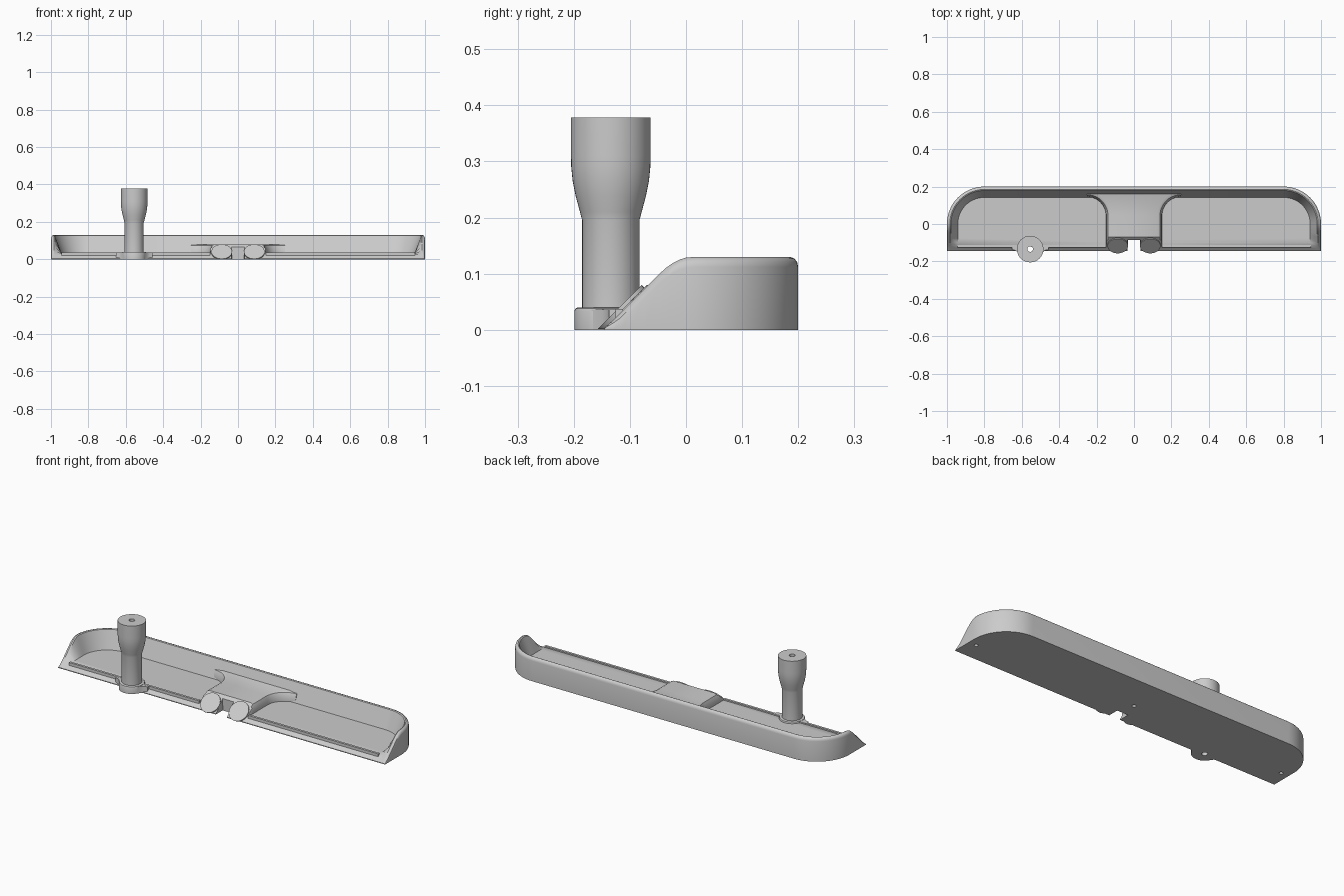
import bpy, bmesh, math

if "Cube" in bpy.data.objects:
    bpy.data.objects.remove(bpy.data.objects["Cube"])

GREY = (0.6, 0.6, 0.6, 1)
mat = bpy.data.materials.new("plain grey")
mat.use_nodes = True
mat.diffuse_color = GREY
mat.node_tree.nodes["Principled BSDF"].inputs["Base Color"].default_value = GREY

POST_X, POST_Y = -0.555, -0.134
FRONT, FLOOR = -0.145, 0.03


def finish(name, bm, location=(0, 0, 0)):
    bmesh.ops.recalc_face_normals(bm, faces=bm.faces)
    mesh = bpy.data.meshes.new(name)
    bm.to_mesh(mesh)
    bm.free()
    mesh.materials.append(mat)
    obj = bpy.data.objects.new(name, mesh)
    obj.location = location
    bpy.context.collection.objects.link(obj)
    return obj


def loft(name, layers, location=(0, 0, 0)):
    """Stack mirrored half outlines (front to back); strips cap top and bottom."""
    bm = bmesh.new()
    rings = []
    for half in layers:
        points = list(half) + [(-x, y, z) for x, y, z in reversed(half)]
        rings.append([bm.verts.new(p) for p in points])
    n = len(rings[0])
    for a, b in zip(rings, rings[1:]):
        for i in range(n - 1):
            bm.faces.new((a[i], a[i + 1], b[i + 1], b[i]))
    # one flat face closes the front
    bm.faces.new([r[0] for r in rings] + [r[-1] for r in reversed(rings)])
    for ring in (rings[0], rings[-1]):
        for i in range(n // 2 - 1):
            bm.faces.new((ring[i], ring[i + 1], ring[n - 2 - i], ring[n - 1 - i]))
    return finish(name, bm, location)


def box(name, x0, x1, y0, y1, z0, z1):
    bm = bmesh.new()
    bmesh.ops.create_cube(bm, size=1)
    for v in bm.verts:
        v.co = [lo + (c + 0.5) * (hi - lo)
                for c, lo, hi in zip(v.co, (x0, y0, z0), (x1, y1, z1))]
    return finish(name, bm)


def rod(name, x, y, z0, z1, r):
    bm = bmesh.new()
    bmesh.ops.create_cone(bm, cap_ends=True, segments=24, radius1=r, radius2=r, depth=z1 - z0)
    return finish(name, bm, (x, y, (z0 + z1) / 2))


def revolve(name, profile, location, steps=48):
    bm = bmesh.new()
    rings = [[bm.verts.new((r * math.cos(a), r * math.sin(a), z)) for r, z in profile]
             for a in (2 * math.pi * k / steps for k in range(steps))]
    n = len(profile)
    for k in range(steps):
        a, b = rings[k], rings[(k + 1) % steps]
        for i in range(n):
            j = (i + 1) % n
            bm.faces.new((a[i], b[i], b[j], a[j]))
    return finish(name, bm, location)


def cut(target, cutter):
    cutter.hide_render = True
    mod = target.modifiers.new("cut", "BOOLEAN")
    mod.operation, mod.solver, mod.object = "DIFFERENCE", "EXACT", cutter
    bpy.context.view_layer.objects.active = target
    bpy.ops.object.modifier_apply(modifier=mod.name)


# Tray shell: rounded back corners, rim that ramps down to the front
def rim(y):
    if y < -0.047:
        return max(0.004, y + 0.147)
    u = min(y + 0.047, 0.06)
    return 0.1 + u - u * u / 0.12


def tray_half(inset, height):
    ys = [FRONT, -0.13, -0.117, -0.1, -0.075, -0.047, -0.035, -0.023, -0.011]
    pts = [(1 - inset, y) for y in ys]
    r = 0.2 - inset
    for k in range(17):
        a = math.pi / 2 * k / 16
        pts.append((0.8 + r * math.cos(a), r * math.sin(a)))
    return [(x, y, height(y)) for x, y in pts]


def below_rim(drop):
    return lambda y: rim(y) - drop * min(1, rim(y) / 0.03)


tray = loft("tray", [
    tray_half(0, lambda y: 0),
    tray_half(0, below_rim(0.018)),
    tray_half(0.002, below_rim(0.009)),
    tray_half(0.007, below_rim(0.003)),
    tray_half(0.015, below_rim(0)),
    tray_half(0.021, below_rim(0.003)),
    tray_half(0.058, lambda y: min(FLOOR, rim(y))),
])


# Raised centre platform, flaring into the back wall
def platform_half(offset, top):
    pts = [(0.15 - offset, y) for y in (-0.12, -0.1, -0.085, -0.07, 0)]
    r = 0.1 + offset
    for k in range(13):
        a = math.pi / 2 * k / 12
        pts.append((0.25 - r * math.cos(a), 0.045 + r * math.sin(a)))
    pts.append((0.25, 0.178))
    return [(x, y, min(top, y + 0.15)) for x, y in pts]


platform = loft("centre_platform", [
    platform_half(0, 0.01), platform_half(0, 0.035), platform_half(0.004, 0.06),
    platform_half(0.011, 0.074), platform_half(0.024, 0.08)])

# Front ridges
ridges = [box(side + "_front_ridge", min(s * 0.15, s * 0.945), max(s * 0.15, s * 0.945),
              -0.126, -0.113, 0.01, 0.037) for side, s in (("left", 1), ("right", -1))]

# Tilted round pads either side of the front notch
for side, s in (("left", 1), ("right", -1)):
    bm = bmesh.new()
    bmesh.ops.create_cone(bm, cap_ends=True, segments=40, radius1=0.055,
                          radius2=0.055, depth=0.1)
    for v in bm.verts:
        x, y, z = v.co
        z -= 0.05
        c = math.sqrt(0.5)
        v.co = (s * 0.087 + x, -0.118 + c * (y - z), 0.041 + c * (y + z))
    geom = bm.verts[:] + bm.edges[:] + bm.faces[:]
    res = bmesh.ops.bisect_plane(bm, geom=geom, plane_co=(0, 0, 0.001),
                                 plane_no=(0, 0, -1), clear_outer=True)
    rim_edges = [e for e in res["geom_cut"] if isinstance(e, bmesh.types.BMEdge)]
    bmesh.ops.holes_fill(bm, edges=rim_edges)
    finish(side + "_round_pad", bm)

# Hollow post with a collar and wider head
bore = 0.015
revolve("post", [
    (bore, 0), (0.065, 0), (0.065, 0.033), (0.063, 0.038), (0.058, 0.04), (0.051, 0.04),
    (0.051, 0.195), (0.055, 0.21), (0.0625, 0.238), (0.068, 0.265), (0.0705, 0.29),
    (0.071, 0.31), (0.071, 0.378), (bore, 0.378)], (POST_X, POST_Y, 0))
wing = [(0.055, -0.168), (0.068, -0.15), (0.08, -0.141), (0.098, -0.137), (0.098, -0.112)]
collar = loft("post_collar_wings",
              [[(x, y, z) for x, y in wing] for z in (0, 0.036)], (POST_X, 0, 0))

# Front notch, post bore and underside screw holes
notch = box("notch_cutter", -0.034, 0.034, -0.3, -0.085, -0.1, 0.3)
cut(tray, notch)
cut(platform, notch)
bore_cutter = rod("bore_cutter", POST_X, POST_Y, -0.1, 0.3, bore)
for part in (tray, collar, ridges[1]):
    cut(part, bore_cutter)
cutters = [notch, bore_cutter]
for x, y in ((-0.955, -0.04), (0, 0), (0.955, -0.04)):
    hole = rod("hole_cutter", x, y, -0.02, 0.02, 0.01)
    cut(tray, hole)
    cutters.append(hole)
for c in cutters:
    bpy.data.objects.remove(c)

# Smooth shading with sharp edges kept
for obj in bpy.context.scene.objects:
    if obj.type == "MESH" and mat.name in obj.data.materials:
        bpy.ops.object.select_all(action="DESELECT")
        obj.select_set(True)
        bpy.context.view_layer.objects.active = obj
        bpy.ops.object.shade_smooth_by_angle(angle=math.radians(30))
